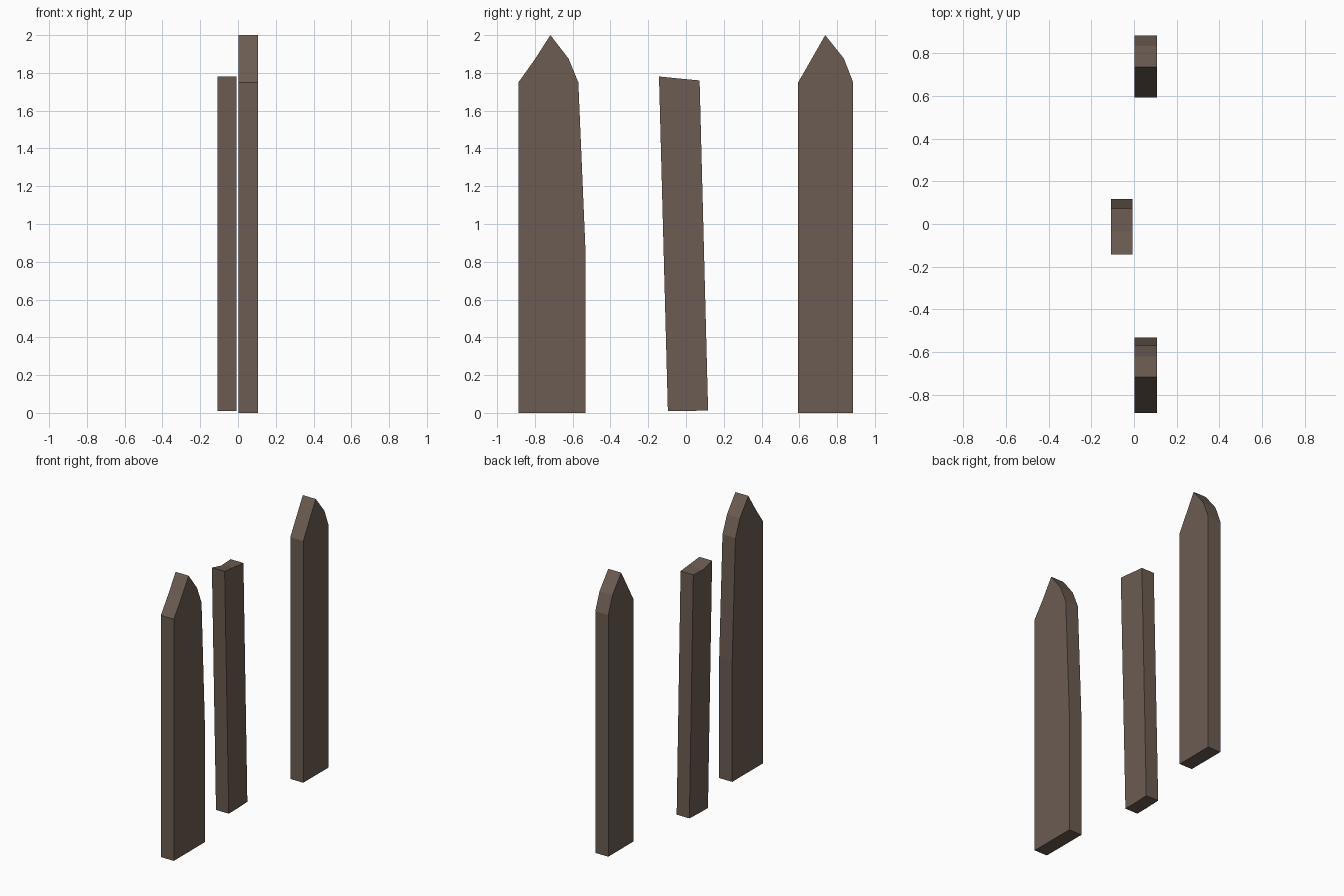
import bpy

if "Cube" in bpy.data.objects:
    bpy.data.objects.remove(bpy.data.objects["Cube"])

# weathered brown wood
wood = bpy.data.materials.new("brown_wood")
wood.diffuse_color = (0.147, 0.107, 0.084, 1)
wood.use_nodes = True
wood.node_tree.nodes["Principled BSDF"].inputs["Base Color"].default_value = wood.diffuse_color


def plank(name, profile, x0, x1):
    """Extrude a (y, z) outline along x from x0 to x1."""
    n = len(profile)
    verts = [(x, y, z) for x in (x0, x1) for y, z in profile]
    faces = [tuple(reversed(range(n))), tuple(range(n, 2 * n))]
    faces += [(i, (i + 1) % n, n + (i + 1) % n, n + i) for i in range(n)]
    mesh = bpy.data.meshes.new(name)
    mesh.from_pydata(verts, [], faces)
    mesh.materials.append(wood)
    obj = bpy.data.objects.new(name, mesh)
    bpy.context.collection.objects.link(obj)
    return obj


# wide picket with a tapering inner edge
plank("wide_picket", [(-0.887, 0), (-0.533, 0), (-0.533, 0.88), (-0.57, 1.75),
                      (-0.622, 1.876), (-0.718, 2.0), (-0.80, 1.872),
                      (-0.887, 1.75)], 0.003, 0.107)

# narrow straight picket
plank("narrow_picket", [(0.594, 0), (0.885, 0), (0.885, 1.75), (0.836, 1.876),
                        (0.737, 2.0), (0.594, 1.75)], 0.003, 0.107)

# leaning board with a broken, uneven top
board = plank("leaning_board", [(-0.096, 0.009), (0.0, 0.009), (0.117, 0.014),
                                (0.072, 1.76), (-0.035, 1.77),
                                (-0.143, 1.781)], -0.109, -0.007)
board.data.vertices[4].co.z -= 0.015  # chipped dip on the far edge
